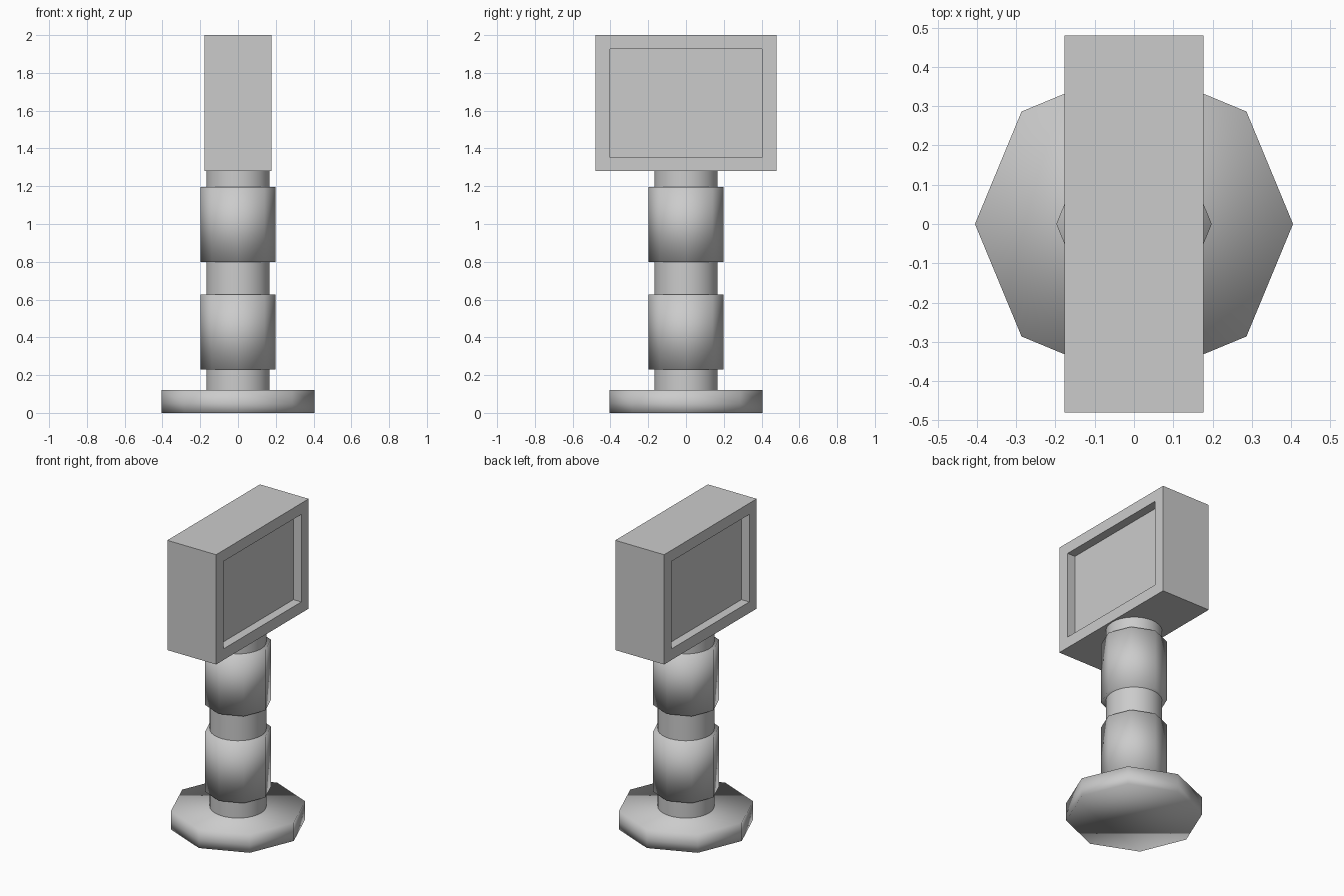
import bpy, bmesh
from mathutils import Matrix, Vector

if "Cube" in bpy.data.objects:
    bpy.data.objects.remove(bpy.data.objects["Cube"])


def finish(bm, name, smooth=False):
    mesh = bpy.data.meshes.new(name)
    bmesh.ops.recalc_face_normals(bm, faces=bm.faces)
    for f in bm.faces:
        f.smooth = smooth
    bm.to_mesh(mesh)
    bm.free()
    obj = bpy.data.objects.new(name, mesh)
    bpy.context.collection.objects.link(obj)
    return obj


def prism(name, radius, z0, z1, sides, rings=()):
    """Smooth-shaded upright cylinder, with optional extra edge rings."""
    bm = bmesh.new()
    bmesh.ops.create_cone(bm, cap_ends=True, segments=sides, radius1=radius,
                          radius2=radius, depth=z1 - z0,
                          matrix=Matrix.Translation((0, 0, (z0 + z1) / 2)))
    for z in rings:
        bmesh.ops.bisect_plane(bm, geom=bm.verts[:] + bm.edges[:] + bm.faces[:],
                               plane_co=(0, 0, z), plane_no=(0, 0, 1))
    return finish(bm, name, True)


def box(name, lo, hi):
    lo, hi = Vector(lo), Vector(hi)
    bm = bmesh.new()
    bmesh.ops.create_cube(bm, size=1, matrix=Matrix.Translation((lo + hi) / 2)
                          @ Matrix.Diagonal((*(hi - lo), 1)))
    return finish(bm, name)


# Octagonal foot plate
prism("base", 0.405, 0, 0.12, 8, rings=(0.05,))

# Round post with two octagonal collars
post = prism("post", 0.168, 0.12, 1.28, 32)
post.select_set(True)
bpy.context.view_layer.objects.active = post
bpy.ops.object.shade_smooth_by_angle()
for name, z in (("lower_collar", 0.23), ("upper_collar", 0.80)):
    prism(name, 0.198, z, z + 0.397, 8)

# Display head: four frame bars around a thinner, recessed panel
W, Y, YI = 0.177, 0.48, 0.403
Z0, Z1, T = 1.28, 2.0, 0.073
box("front_frame", (-W, -Y, Z0), (W, -YI, Z1))
box("back_frame", (-W, YI, Z0), (W, Y, Z1))
box("bottom_frame", (-W, -YI, Z0), (W, YI, Z0 + T))
box("top_frame", (-W, -YI, Z1 - T), (W, YI, Z1))
box("panel", (-0.12, -YI, Z0 + T), (0.12, YI, Z1 - T))
